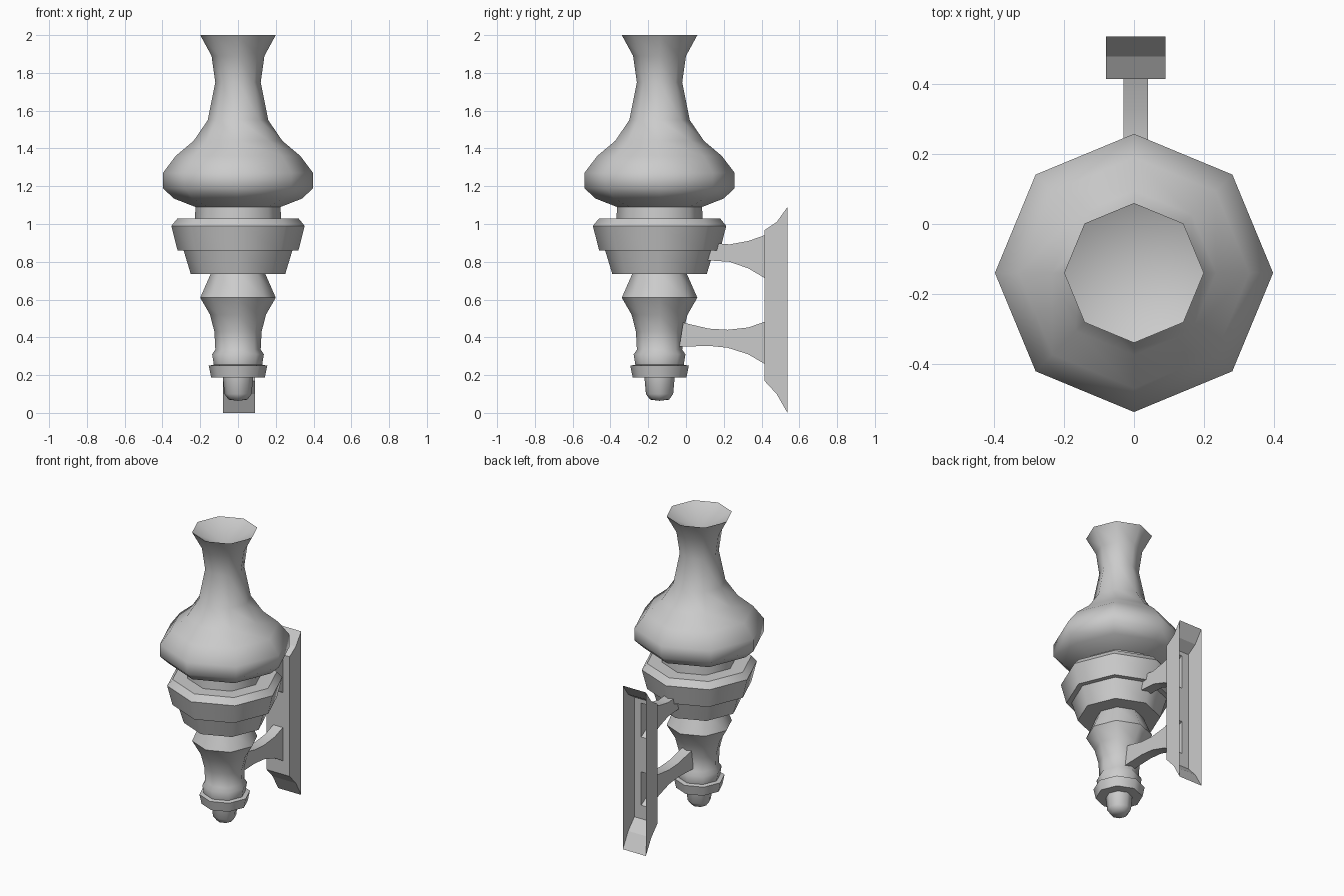
import bpy, bmesh, math

if "Cube" in bpy.data.objects:
    bpy.data.objects.remove(bpy.data.objects["Cube"])

AXIS_Y = -0.14
SIDES = 8


def finish(name, bm, smooth_angle=None):
    bmesh.ops.remove_doubles(bm, verts=bm.verts, dist=0.0005)
    bmesh.ops.recalc_face_normals(bm, faces=bm.faces)
    mesh = bpy.data.meshes.new(name)
    bm.to_mesh(mesh)
    bm.free()
    ob = bpy.data.objects.new(name, mesh)
    bpy.context.collection.objects.link(ob)
    if smooth_angle:
        bpy.ops.object.select_all(action='DESELECT')
        ob.select_set(True)
        bpy.context.view_layer.objects.active = ob
        bpy.ops.object.shade_smooth_by_angle(angle=math.radians(smooth_angle))
    return ob


def turned(name, profile):
    """Eight-sided turned part from (radius, z) points."""
    bm = bmesh.new()
    rings = []
    for r, z in profile:
        n = SIDES if r > 0 else 1
        rings.append([bm.verts.new((r * math.cos(math.tau * i / SIDES),
                                    AXIS_Y + r * math.sin(math.tau * i / SIDES), z))
                      for i in range(n)])
    for a, b in zip(rings, rings[1:]):
        for i in range(SIDES):
            j = (i + 1) % SIDES
            quad = [a[i % len(a)], a[j % len(a)], b[j % len(b)], b[i % len(b)]]
            bm.faces.new(list(dict.fromkeys(quad)))
    return finish(name, bm, 50)


def arm(name, stations):
    """Bracket arm from (y_top, z_top, y_bottom, z_bottom) stations, open at the plate."""
    bm = bmesh.new()
    rings = []
    for yt, zt, yb, zb in stations:
        rings.append([bm.verts.new(c) for c in ((-0.03, yt, zt), (0.04, yt, zt),
                                                (0.04, yb, zb), (-0.03, yb, zb))])
    for a, b in zip(rings, rings[1:]):
        for i in range(4):
            j = (i + 1) % 4
            bm.faces.new((a[i], a[j], b[j], b[i]))
    bm.faces.new(rings[-1])
    return finish(name, bm, 30)


# Glass chimney with dished top
turned("glass_chimney", [(0, 1.90), (0.20, 2.0), (0.14, 1.89), (0.12, 1.75), (0.16, 1.55),
                         (0.235, 1.44), (0.33, 1.36), (0.398, 1.27), (0.398, 1.19),
                         (0.34, 1.135), (0.225, 1.09), (0.228, 1.03)])

# Stepped cup holding the glass
turned("cup", [(0.228, 1.03), (0.32, 1.03), (0.353, 0.99), (0.32, 0.86), (0.288, 0.86),
               (0.25, 0.735), (0.145, 0.735)])

# Turned stem with collars and bottom knob
turned("stem", [(0.145, 0.735), (0.20, 0.61), (0.148, 0.52), (0.125, 0.43), (0.12, 0.335),
                (0.137, 0.31), (0.128, 0.255), (0.155, 0.25), (0.142, 0.187),
                (0.08, 0.187), (0.072, 0.10), (0.05, 0.07), (0, 0.064)])

# Bracket arms
arm("upper_arm", [(0.415, 0.94, 0.415, 0.715), (0.33, 0.91, 0.33, 0.765),
                  (0.23, 0.892, 0.23, 0.80), (0.14, 0.90, 0.11, 0.808)])
arm("lower_arm", [(0.415, 0.482, 0.415, 0.26), (0.33, 0.452, 0.33, 0.31),
                  (0.22, 0.44, 0.22, 0.345), (0.12, 0.446, 0.12, 0.355),
                  (-0.015, 0.478, -0.035, 0.35)])

# Hollow wall plate: pierced front, sides, flared ends, open back
bm = bmesh.new()


def face(*pts):
    bm.faces.new([bm.verts.new(p) for p in pts])


xs = (-0.08, -0.03, 0.04, 0.09)
zs = (0.17, 0.26, 0.482, 0.715, 0.94, 0.967)
for i in range(3):
    for k in range(5):
        if i == 1 and k in (1, 3):
            continue
        face((xs[i], 0.415, zs[k]), (xs[i + 1], 0.415, zs[k]),
             (xs[i + 1], 0.415, zs[k + 1]), (xs[i], 0.415, zs[k + 1]))
top = [(0.415, 0.967), (0.48, 1.01), (0.537, 1.09)]
bottom = [(0.415, 0.17), (0.48, 0.10), (0.537, 0.0)]
for line in (top, bottom):
    for (y0, z0), (y1, z1) in zip(line, line[1:]):
        face((xs[0], y0, z0), (xs[3], y0, z0), (xs[3], y1, z1), (xs[0], y1, z1))
for x in (xs[0], xs[3]):
    edge = [(0.415, z) for z in zs[1:-1]]
    face(*[(x, y, z) for y, z in edge + top + bottom[::-1]])
finish("wall_plate", bm)
